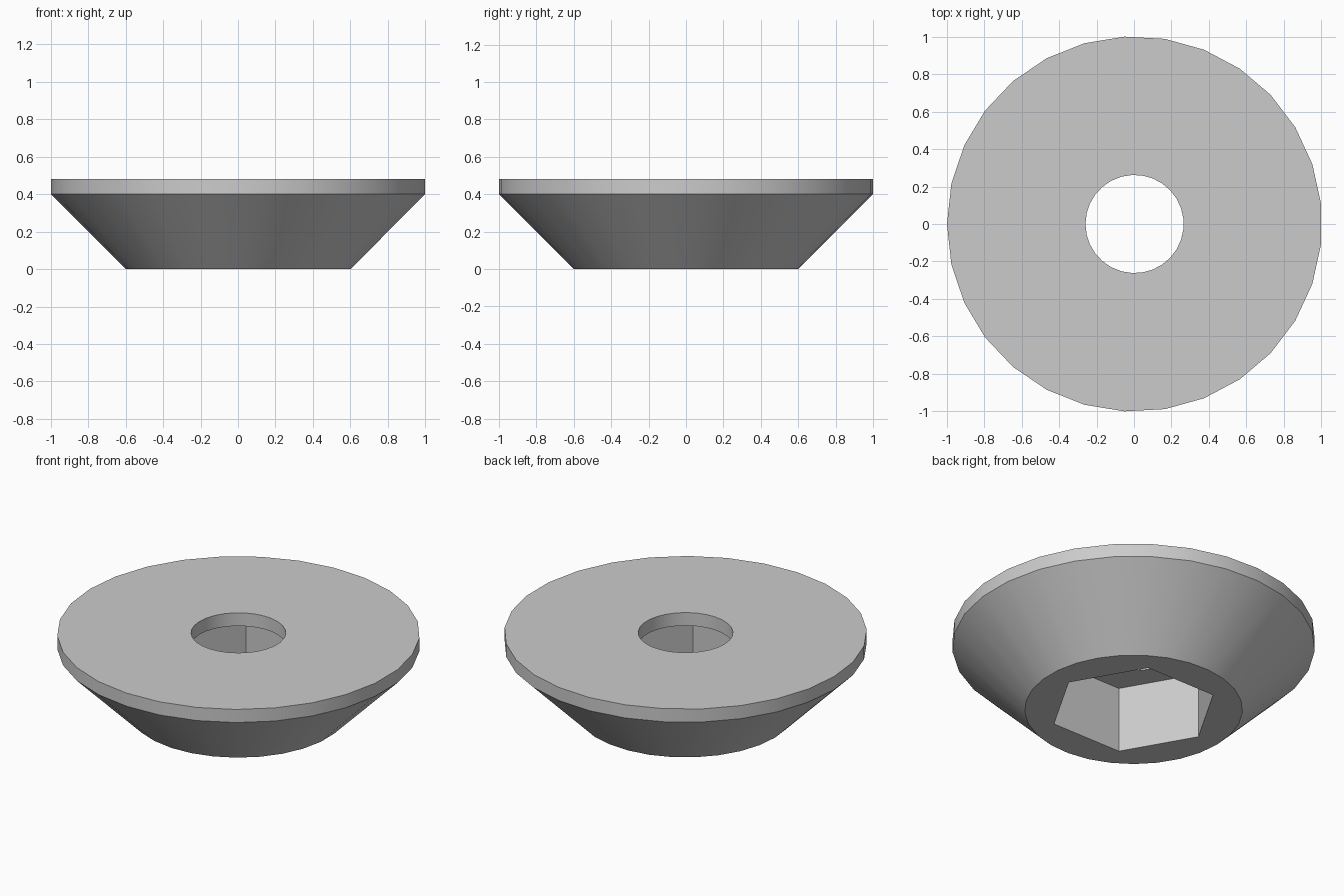
import bpy
import bmesh
from math import cos, sin, pi, radians

if "Cube" in bpy.data.objects:
    bpy.data.objects.remove(bpy.data.objects["Cube"], do_unlink=True)

SIDES = 29          # facets of the round walls
SHIFT = 0.003       # centres the odd-sided outline
RIM_Z, TOP_Z = 0.4, 0.48

grey = bpy.data.materials.new("plain grey")
grey.use_nodes = True
colour = (0.6, 0.6, 0.6, 1)
grey.diffuse_color = colour
grey.node_tree.nodes["Principled BSDF"].inputs["Base Color"].default_value = colour

bm = bmesh.new()


def ring(radius, z, sides=SIDES):
    """Closed loop of edges with a vertex on the -x axis."""
    verts = []
    for i in range(sides):
        a = pi + 2 * pi * i / sides
        verts.append(bm.verts.new((radius * cos(a) + SHIFT, radius * sin(a), z)))
    edges = [bm.edges.new((verts[i - 1], verts[i])) for i in range(sides)]
    return verts, edges


def wall(lower, upper):
    a, b = lower[0], upper[0]
    for i in range(len(a)):
        bm.faces.new((a[i - 1], a[i], b[i], b[i - 1]))


def flat_ring(outer, inner):
    bmesh.ops.triangle_fill(bm, edges=outer[1] + inner[1], use_beauty=True)


# Outer cone and rim
base = ring(0.602, 0)
rim = ring(1.0015, RIM_Z)
top = ring(1.0015, TOP_Z)
wall(base, rim)
wall(rim, top)

# Hexagonal pocket in the underside
hex_low = ring(0.467, 0, 6)
hex_high = ring(0.467, RIM_Z, 6)
wall(hex_low, hex_high)

# Round hole through the top
hole_low = ring(0.262, RIM_Z)
hole_high = ring(0.262, TOP_Z)
wall(hole_low, hole_high)

# Flat underside, pocket ceiling and top
flat_ring(base, hex_low)
flat_ring(hex_high, hole_low)
flat_ring(top, hole_high)

bmesh.ops.recalc_face_normals(bm, faces=bm.faces[:])
# Merge the flat triangles where they allow it
bmesh.ops.join_triangles(bm, faces=[f for f in bm.faces if len(f.verts) == 3],
                         angle_face_threshold=pi, angle_shape_threshold=pi)

mesh = bpy.data.meshes.new("countersunk_washer")
bm.to_mesh(mesh)
bm.free()
mesh.materials.append(grey)
washer = bpy.data.objects.new("countersunk_washer", mesh)
bpy.context.collection.objects.link(washer)

bpy.ops.object.select_all(action="DESELECT")
washer.select_set(True)
bpy.context.view_layer.objects.active = washer
bpy.ops.object.shade_smooth_by_angle(angle=radians(30))
